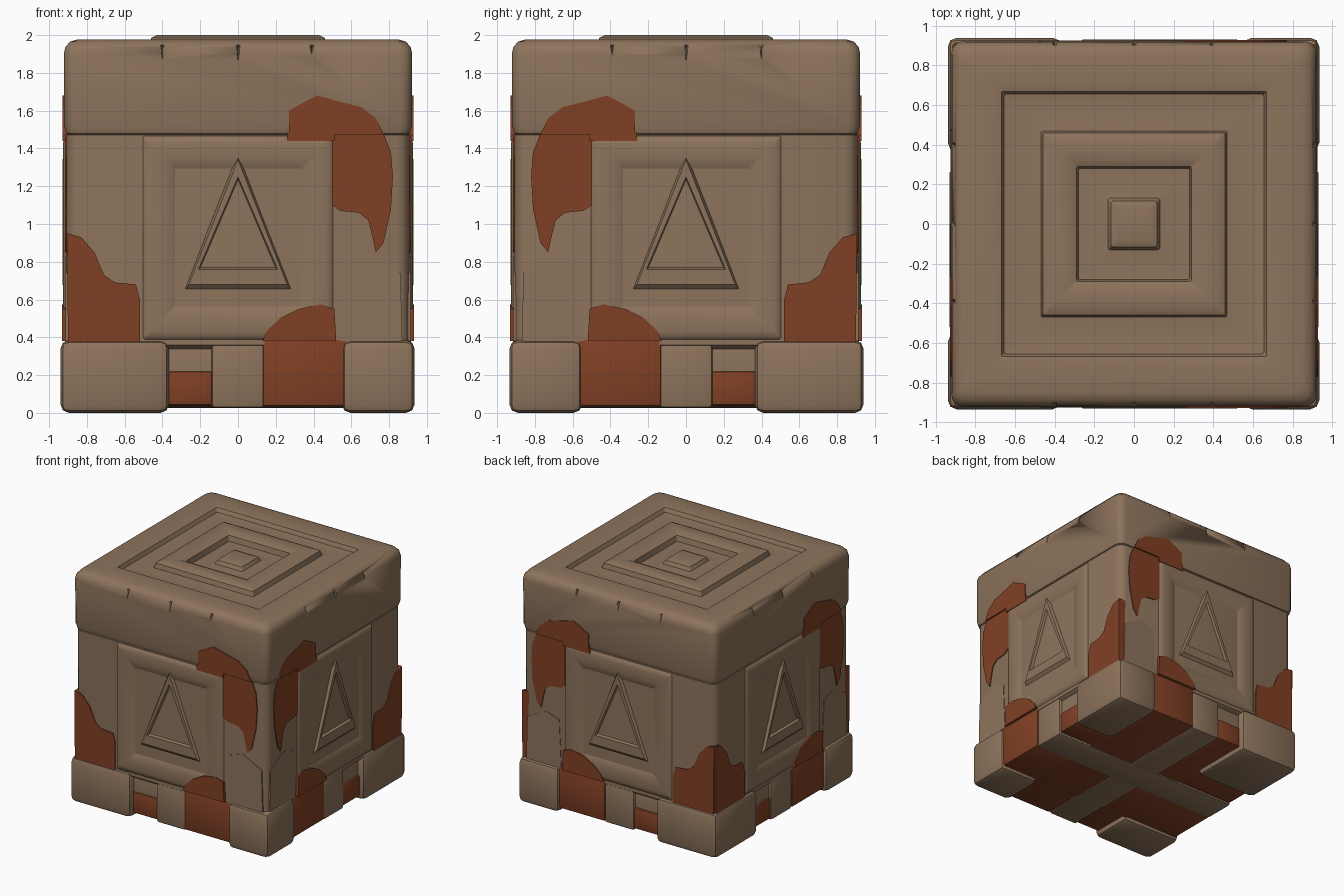
import bpy, bmesh, math
from mathutils import Vector

if "Cube" in bpy.data.objects:
    bpy.data.objects.remove(bpy.data.objects["Cube"])


def material(name, rgb):
    m = bpy.data.materials.new(name)
    m.diffuse_color = (*rgb, 1)
    m.use_nodes = True
    m.node_tree.nodes["Principled BSDF"].inputs["Base Color"].default_value = m.diffuse_color
    return m


STONE = material("brown stone", (0.27, 0.175, 0.108))
RUST = material("rust clay", (0.22, 0.051, 0.018))


def finish(name, bm, mat, angle=38):
    bmesh.ops.recalc_face_normals(bm, faces=bm.faces[:])
    me = bpy.data.meshes.new(name)
    bm.to_mesh(me)
    bm.free()
    me.materials.append(mat)
    ob = bpy.data.objects.new(name, me)
    bpy.context.collection.objects.link(ob)
    bpy.ops.object.select_all(action='DESELECT')
    ob.select_set(True)
    bpy.context.view_layer.objects.active = ob
    bpy.ops.object.shade_smooth_by_angle(angle=math.radians(angle))
    return ob


def loft(name, rings, mat):
    """Join equal-length rings of points and cap both ends."""
    bm = bmesh.new()
    vs = [[bm.verts.new(p) for p in r] for r in rings]
    n = len(vs[0])
    for a, b in zip(vs, vs[1:]):
        for i in range(n):
            j = (i + 1) % n
            bm.faces.new((a[i], a[j], b[j], b[i]))
    bm.faces.new(vs[0])
    bm.faces.new(vs[-1])
    return finish(name, bm, mat)


def block(name, x, y, z, mat, bevel=0.04):
    """Rounded stone block from min/max ranges."""
    bm = bmesh.new()
    bmesh.ops.create_cube(bm, size=1)
    for v in bm.verts:
        v.co = Vector([r[0] + (c + 0.5) * (r[1] - r[0]) for c, r in zip(v.co, (x, y, z))])
    bmesh.ops.bevel(bm, geom=bm.edges[:], offset=bevel, segments=2, profile=0.5, affect='EDGES')
    return finish(name, bm, mat)


def round_square(h, r, hz=None):
    """Outline of a rectangle with rounded corners."""
    hz = hz or h
    pts = []
    for k, (sx, sy) in enumerate(((1, 1), (-1, 1), (-1, -1), (1, -1))):
        for s in range(4):
            a = math.radians(90 * k + 30 * s)
            pts.append((sx * (h - r) + r * math.cos(a), sy * (hz - r) + r * math.sin(a)))
    return pts


def stack(name, profile, mat):
    """Square tower from (half width, height, corner radius) steps."""
    return loft(name, [[(x, y, z) for x, y in round_square(h, r)] for h, z, r in profile], mat)


# main body
stack("body", [(0.87, 0.33, 0.06), (0.908, 0.36, 0.07), (0.908, 1.47, 0.07), (0.86, 1.5, 0.06)], STONE)

# top slab with carved concentric squares
cap = stack("top_slab", [
    (0.88, 1.46, 0.06), (0.91, 1.48, 0.06), (0.92, 1.52, 0.06), (0.922, 1.9, 0.06),
    (0.915, 1.935, 0.06), (0.89, 1.965, 0.06), (0.85, 1.977, 0.05), (0.70, 1.978, 0.02),
    (0.67, 1.972, 0.01), (0.655, 1.94, 0.01), (0.60, 1.932, 0.01), (0.47, 1.945, 0.01),
    (0.46, 1.985, 0.01), (0.43, 2.0, 0.01), (0.33, 1.997, 0.01), (0.29, 1.98, 0.01),
    (0.28, 1.935, 0.01), (0.22, 1.93, 0.01), (0.13, 1.94, 0.01), (0.115, 1.97, 0.01),
    (0.09, 1.98, 0.01)], STONE)

# each side is the front carried over: (u along, z up, d outward)
SIDES = {
    "front": lambda u, z, d: (u, -d, z),
    "right": lambda u, z, d: (d, -u, z),
    "back": lambda u, z, d: (u, d, z),
    "left": lambda u, z, d: (-d, -u, z),
}


def triangle(w, z0, z1):
    return [(-w, z0), (w, z0), (0, z1)]


UPPER = [(0.27, 1.475), (0.27, 1.6), (0.34, 1.64), (0.42, 1.68), (0.53, 1.65), (0.65, 1.62),
         (0.73, 1.56), (0.77, 1.475)]
LOWER = [(0.77, 1.48), (0.81, 1.38), (0.82, 1.25), (0.81, 1.08), (0.77, 0.9), (0.73, 0.85),
         (0.71, 0.94), (0.69, 1.02), (0.64, 1.06), (0.54, 1.07), (0.5, 1.1), (0.5, 1.48)]
CORNER = [(-0.90, 0.37), (-0.905, 0.95), (-0.83, 0.93), (-0.76, 0.85), (-0.71, 0.73),
          (-0.65, 0.69), (-0.54, 0.68), (-0.52, 0.6), (-0.52, 0.37)]
LIP = [(0.26, 1.44), (0.26, 1.485), (0.51, 1.485), (0.51, 1.44)]
ARCH = [(0.13, 0.38), (0.15, 0.43), (0.22, 0.5), (0.32, 0.55), (0.44, 0.575), (0.51, 0.55), (0.52, 0.38)]

chips = bmesh.new()
for side, at in SIDES.items():
    def rings(name, steps, mat):
        return loft(side + "_" + name, [[at(u, z, d) for u, z in pts] for pts, d in steps], mat)

    # raised frame around a square recess
    def frame(h, d, r=0.012):
        return [(u, z + 0.928) for u, z in round_square(h, r, h * 1.03 + 0.02)], d
    rings("frame", [frame(0.515, 0.86), frame(0.51, 0.90), frame(0.495, 0.918), frame(0.465, 0.926),
                    frame(0.39, 0.924), frame(0.34, 0.912), frame(0.31, 0.89), frame(0.29, 0.865)], STONE)

    # triangular ridge with a sunken middle and a small bump
    rings("triangle", [(triangle(0.305, 0.625, 1.415), 0.84), (triangle(0.30, 0.63, 1.41), 0.885),
                       (triangle(0.26, 0.68, 1.34), 0.93), (triangle(0.21, 0.76, 1.25), 0.93),
                       (triangle(0.195, 0.772, 1.23), 0.90), (triangle(0.06, 0.87, 1.0), 0.87),
                       (triangle(0.05, 0.885, 0.98), 0.90), (triangle(0.01, 0.92, 0.935), 0.905)], STONE)

    # rust patches lying on the stone
    for label, outline, d in (("upper_patch", UPPER, 0.928), ("lower_patch", LOWER, 0.916),
                              ("corner_patch", CORNER, 0.916), ("lip_patch", LIP, 0.928),
                              ("arch_patch", ARCH, 0.932)):
        rings(label, [(outline, 0.85), (outline, d)], RUST)

    # plain stone block low on the corner post
    post = [(0.54, 0.38), (0.56, 0.79), (0.68, 0.83), (0.74, 0.80), (0.86, 0.74), (0.87, 0.38)]
    rings("post_stone", [(post, 0.86), (post, 0.912)], STONE)

    # V-shaped chips in the slab edge
    for u, zb in ((-0.4, 1.81), (0.0, 1.79), (0.39, 1.86)):
        a = [chips.verts.new(at(*p)) for p in
             ((u - 0.035, 2.0, 0.96), (u + 0.035, 2.0, 0.96), (u, zb, 0.96), (u, 1.93, 0.885), (u, zb, 0.92))]
        chips.faces.new((a[0], a[1], a[2]))
        for i, j in ((0, 1), (1, 2), (2, 0)):
            chips.faces.new((a[i], a[j], a[3]))
        chips.verts.remove(a[4])

cutter = finish("chip_cutter", chips, STONE)
cutter.hide_render = True
cutter.hide_set(True)
mod = cap.modifiers.new("chips", 'BOOLEAN')
mod.operation = 'DIFFERENCE'
mod.solver = 'EXACT'
mod.object = cutter

# base: core, rust bars and stone cross running right through
block("base_core", (-0.88, 0.88), (-0.88, 0.88), (0.05, 0.42), STONE)
W = (-0.91, 0.91)
block("rust_bar_x", (0.13, 0.58), W, (0.035, 0.395), RUST, 0.015)
block("rust_bar_y", W, (-0.58, -0.13), (0.035, 0.395), RUST, 0.015)
N = (-0.895, 0.895)
block("small_rust_bar_x", (-0.37, -0.135), N, (0.04, 0.22), RUST, 0.015)
block("small_rust_bar_y", N, (0.135, 0.37), (0.04, 0.22), RUST, 0.015)
C = (-0.905, 0.905)
block("cross_x", C, (-0.14, 0.14), (0.025, 0.385), STONE, 0.02)
block("cross_y", (-0.14, 0.14), C, (0.025, 0.385), STONE, 0.02)

# corner feet
for xs, x in (("left", (-0.94, -0.365)), ("right", (0.55, 0.935))):
    for ys, y in (("front", (-0.935, -0.55)), ("back", (0.365, 0.94))):
        block(f"{ys}_{xs}_foot", x, y, (0.0, 0.385), STONE, 0.045)
